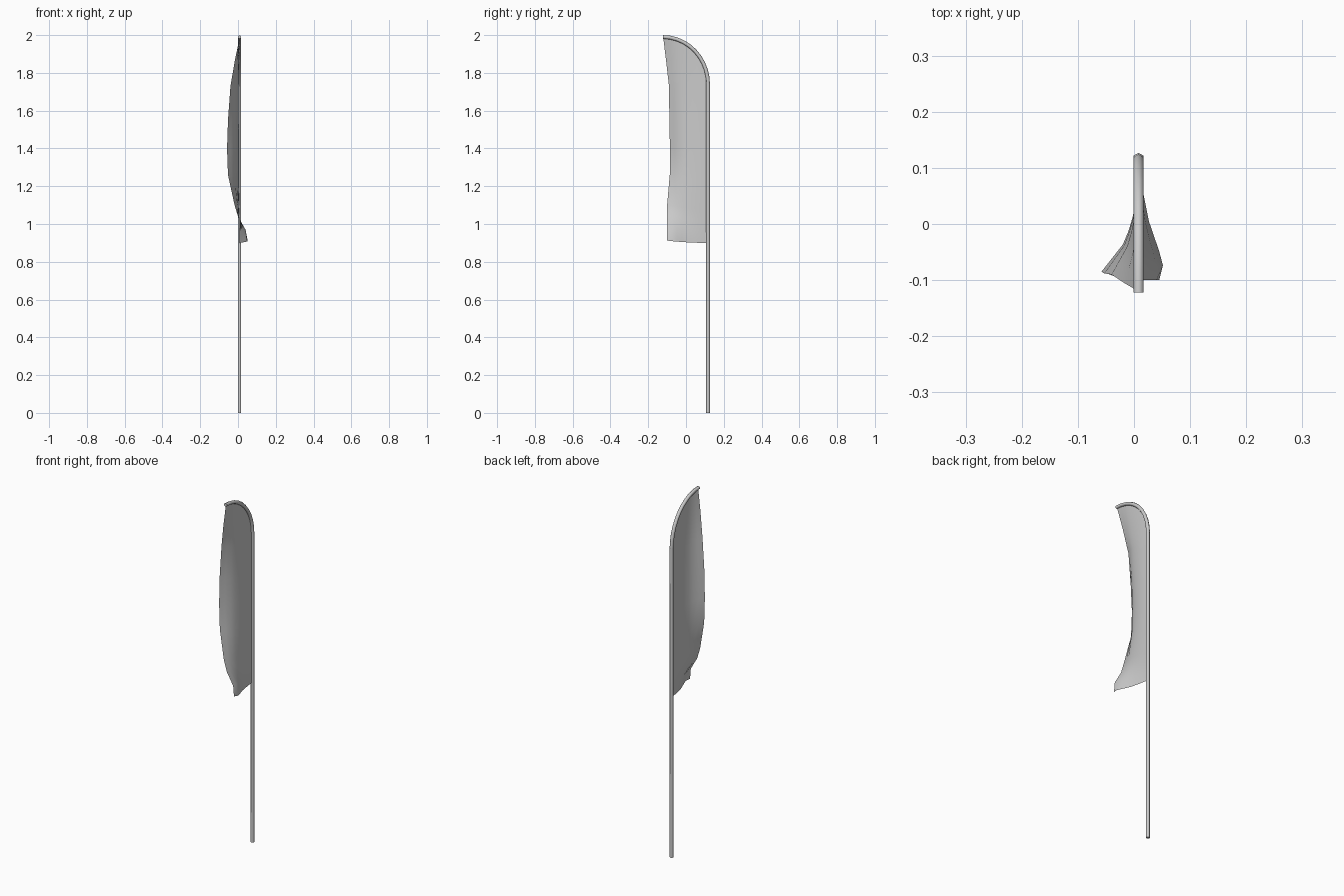
import bpy, bmesh, math
from mathutils import Vector

if "Cube" in bpy.data.objects:
    bpy.data.objects.remove(bpy.data.objects["Cube"])

PX, PY = 0.008, 0.117            # pole axis
CY, CZ, A, B = -0.122, 1.74, 0.239, 0.250   # arch ellipse


def finish(bm, name, angle):
    mesh = bpy.data.meshes.new(name)
    bmesh.ops.recalc_face_normals(bm, faces=bm.faces)
    bm.to_mesh(mesh)
    bm.free()
    ob = bpy.data.objects.new(name, mesh)
    bpy.context.collection.objects.link(ob)
    bpy.ops.object.select_all(action='DESELECT')
    ob.select_set(True)
    bpy.context.view_layer.objects.active = ob
    bpy.ops.object.shade_smooth_by_angle(angle=math.radians(angle))
    return ob


def interp(keys, t):
    for (a, *p), (b, *q) in zip(keys, keys[1:]):
        if t <= b:
            f = (t - a) / (b - a)
            return [i + (j - i) * f for i, j in zip(p, q)]
    return keys[-1][1:]


# Pole: six-sided tube swept up a straight shaft and over a quarter arch
bm = bmesh.new()
path = [(PY, 0.0, 0.0)]
for i in range(11):
    a = math.pi / 2 * i / 10
    y, z = CY + A * math.cos(a), CZ + B * math.sin(a)
    path.append((y, z, math.atan2(A * math.sin(a), B * math.cos(a))))
rings = []
for y, z, tilt in path:
    out = Vector((0, math.cos(tilt), math.sin(tilt)))
    ring = []
    for k in range(6):
        a = k * math.pi / 3
        p = Vector((PX, y, z)) + 0.0098 * (out * math.cos(a) + Vector((1, 0, 0)) * math.sin(a))
        ring.append(bm.verts.new(p))
    rings.append(ring)
for r, s in zip(rings, rings[1:]):
    for k in range(6):
        bm.faces.new((r[k], r[(k + 1) % 6], s[(k + 1) % 6], s[k]))
bm.faces.new(rings[0])
bm.faces.new(rings[-1])
finish(bm, "pole", 65)

# Flag cloth: free edge keyed by height (z, edge y, edge x)
edge = [(0.912, -0.100, 0.045), (0.97, -0.100, 0.040), (1.04, -0.100, 0.0),
        (1.10, -0.100, -0.018), (1.26, -0.086, -0.053), (1.40, -0.085, -0.058),
        (1.55, -0.088, -0.053), (1.73, -0.090, -0.040), (1.87, -0.106, -0.016),
        (1.985, -0.120, PX)]
# how far the cloth billows across its width, at the hem and higher up
hem = [(0, 0), (0.25, 0.22), (0.5, 0.5), (0.86, 1.2), (1, 1)]
body = [(0, 0), (0.25, 0.03), (0.47, 0.13), (0.72, 0.35), (1, 1)]
COLS = 8
bm = bmesh.new()
grid = []
for z_edge, y_edge, x_edge in edge:
    v = (z_edge - 0.912) / (1.985 - 0.912)
    mix = min(1, v / 0.15)
    row = []
    for i in range(COLS + 1):
        u = i / COLS
        y = 0.110 + (y_edge - 0.110) * u
        y_top = 0.110 - 0.230 * u
        c = min(1, max(0, (y_top - CY) / A))
        z_top = CZ + (B - 0.006) * math.sqrt(1 - c * c)
        z_low = 0.90 + 0.012 * u ** 2
        z = z_low + v * (z_top - z_low)
        s = interp(hem, u)[0] * (1 - mix) + interp(body, u)[0] * mix
        row.append(bm.verts.new((PX + (x_edge - PX) * s, y, z)))
    grid.append(row)
for r, s in zip(grid, grid[1:]):
    for i in range(COLS):
        bm.faces.new((r[i], r[i + 1], s[i + 1], s[i]))
finish(bm, "flag_cloth", 60)
